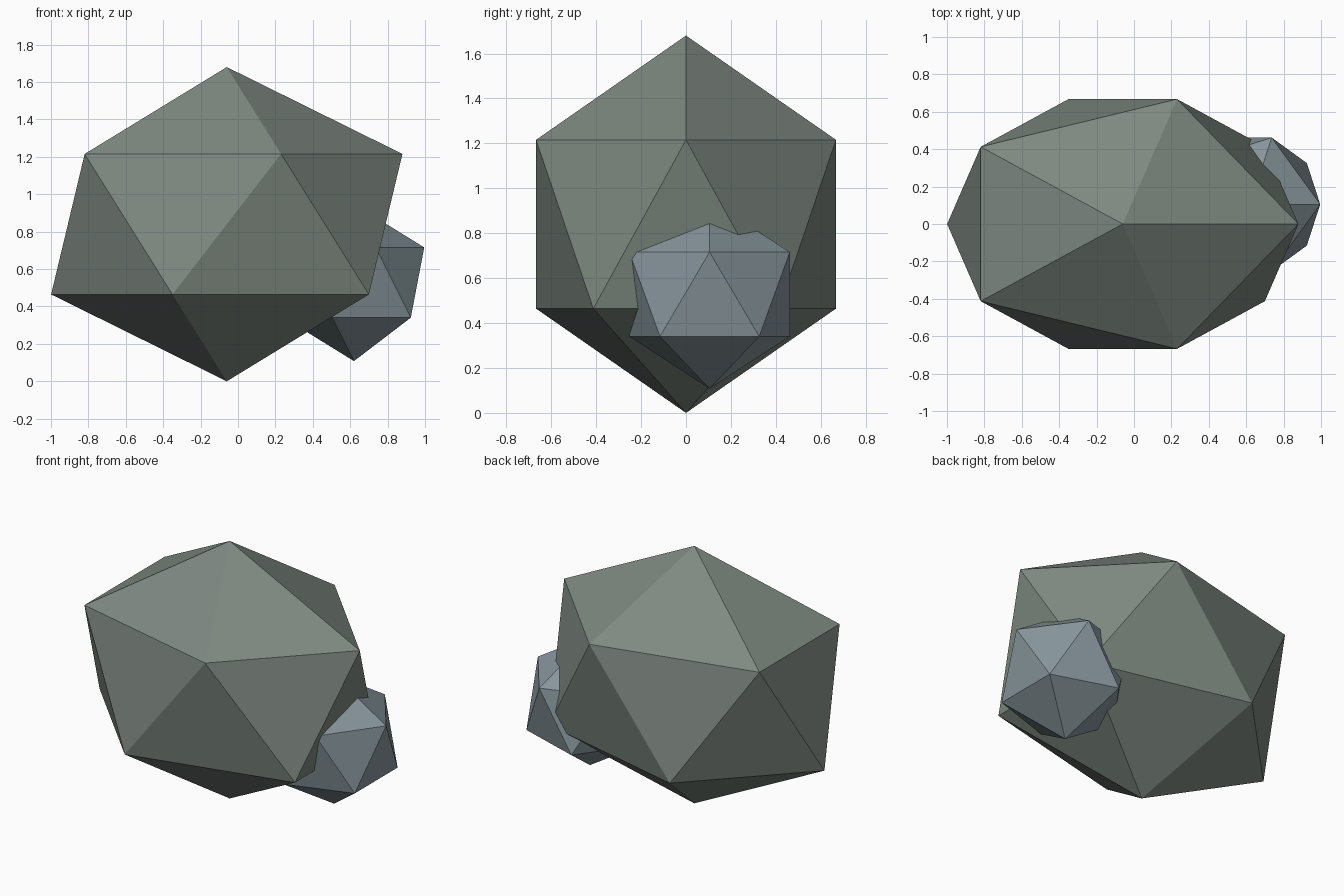
import bpy

if "Cube" in bpy.data.objects:
    bpy.data.objects.remove(bpy.data.objects["Cube"])


def rock(name, centre, radii, colour):
    # Twenty-sided flat-faced boulder, stretched per axis
    bpy.ops.mesh.primitive_ico_sphere_add(subdivisions=1, radius=1, location=centre)
    ob = bpy.context.object
    ob.name = name
    ob.scale = radii
    bpy.ops.object.transform_apply(location=False, rotation=False, scale=True)
    mat = bpy.data.materials.new(name + "_stone")
    mat.diffuse_color = (*colour, 1)
    mat.use_nodes = True
    mat.node_tree.nodes["Principled BSDF"].inputs["Base Color"].default_value = mat.diffuse_color
    ob.data.materials.append(mat)
    return ob


# Main boulder
rock("large_rock", (-0.06, 0, 0.84), (1.05, 0.785, 0.84), (0.21, 0.25, 0.22))
# Small stone leaning into its right side
rock("small_rock", (0.62, 0.105, 0.528), (0.42, 0.42, 0.42), (0.24, 0.30, 0.33))
